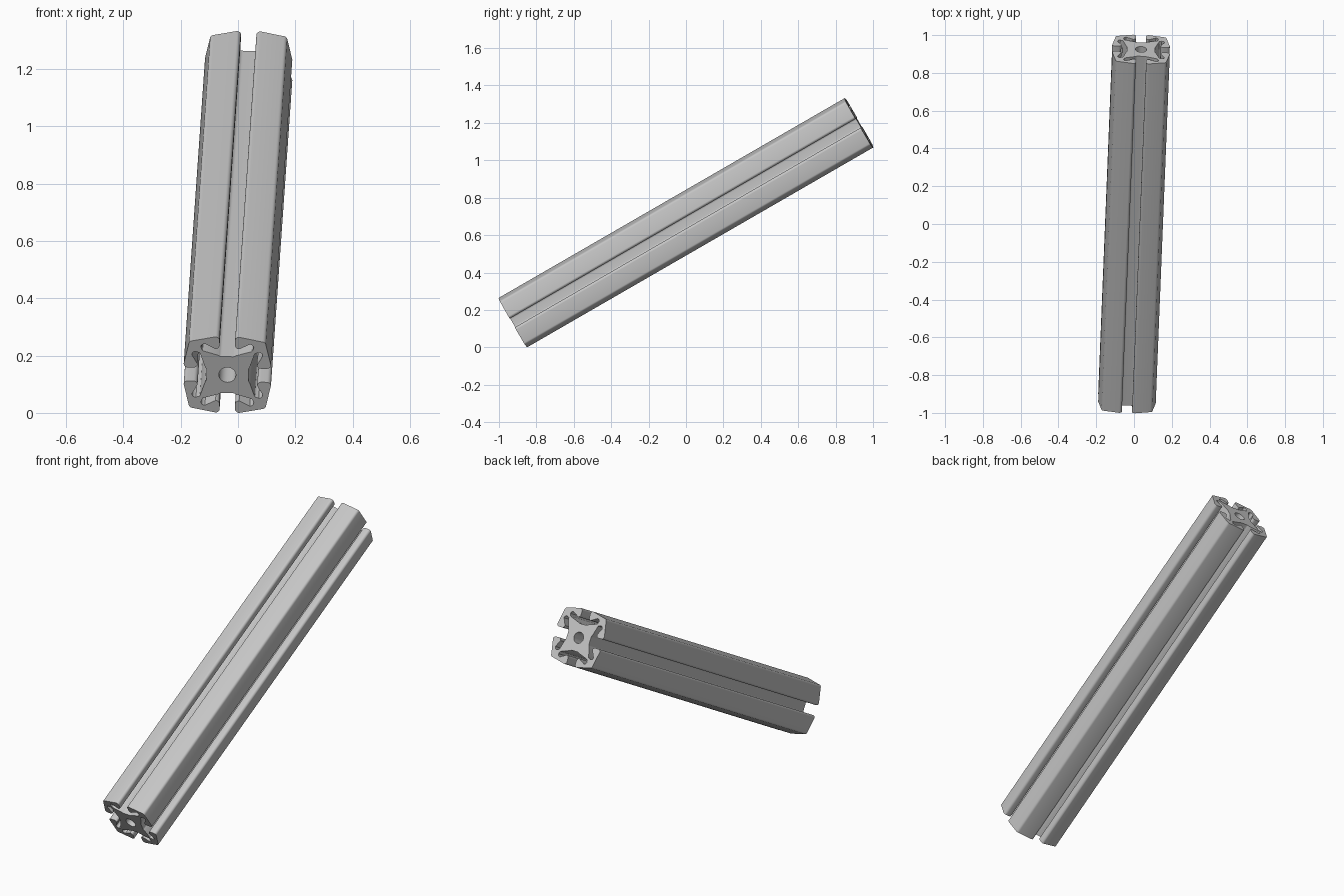
import bpy, bmesh, math
from mathutils import Vector, Matrix

cube = bpy.data.objects.get("Cube")
if cube:
    bpy.data.objects.remove(cube, do_unlink=True)

# Profile is drawn 20 units wide and 150 long, then scaled to size
SIZE, LENGTH, SCALE = 20, 150, 0.2849 / 20

metal = bpy.data.materials.new("brushed_grey_metal")
metal.use_nodes = True
grey = (0.56, 0.56, 0.56, 1)
metal.diffuse_color = grey
metal.node_tree.nodes["Principled BSDF"].inputs["Base Color"].default_value = grey


def fillet(before, corner, after, radius, steps=5):
    """Points of a rounded corner."""
    a, b = (before - corner).normalized(), (after - corner).normalized()
    half = a.angle(b) / 2
    centre = corner + (a + b).normalized() * radius / math.sin(half)
    reach = radius / math.tan(half)
    start, end = corner + a * reach - centre, corner + b * reach - centre
    return [centre + start.slerp(end, i / steps) for i in range(steps + 1)]


# Half of one slotted side: x, z, corner radius
h = SIZE / 2
half_side = [(-2.6, h, 0.3), (-2.6, 8, 0.3), (-5.8, 8, 0.3),
             (-5.8, 7.2, 0.5), (-2.35, 3.75, 2.4)]
side = [(-h, h, 1.5)] + half_side + [(-x, z, r) for x, z, r in reversed(half_side)]

# Four sides make the closed outline
corners = []
for k in range(4):
    turn = Matrix.Rotation(k * math.pi / 2, 3, 'Y')
    corners += [(turn @ Vector((x, 0, z)), r) for x, z, r in side]
outline = []
for i, (p, r) in enumerate(corners):
    outline += fillet(corners[i - 1][0], p, corners[(i + 1) % len(corners)][0], r)

# Round bore through the hub
bore = [Vector((2.1 * math.cos(t), 0, 2.1 * math.sin(t)))
        for t in (i * math.tau / 32 for i in range(32))]

# Fill the section and extrude it along the bar
bm = bmesh.new()
edges = []
for loop in (outline, bore):
    verts = [bm.verts.new(p) for p in loop]
    edges += [bm.edges.new((verts[i - 1], verts[i])) for i in range(len(verts))]
bmesh.ops.triangle_fill(bm, use_beauty=True, use_dissolve=False, edges=edges)
result = bmesh.ops.extrude_face_region(bm, geom=bm.faces[:], use_keep_orig=True)
far_end = [g for g in result["geom"] if isinstance(g, bmesh.types.BMVert)]
bmesh.ops.translate(bm, verts=far_end, vec=(0, LENGTH, 0))
bmesh.ops.recalc_face_normals(bm, faces=bm.faces[:])

# Tilt the bar, centre it and rest it on the ground
pose = (Matrix.Rotation(math.radians(30), 4, 'X')
        @ Matrix.Rotation(math.radians(-2), 4, 'Z')
        @ Matrix.Scale(SCALE, 4)
        @ Matrix.Translation((0, -LENGTH / 2, 0)))
bm.transform(pose)
low = min(v.co.z for v in bm.verts)
bmesh.ops.translate(bm, verts=bm.verts[:], vec=(0, 0, -low))

mesh = bpy.data.meshes.new("slotted_bar")
bm.to_mesh(mesh)
bm.free()
mesh.materials.append(metal)
bar = bpy.data.objects.new("slotted_bar", mesh)
bpy.context.collection.objects.link(bar)

bpy.ops.object.select_all(action='DESELECT')
bar.select_set(True)
bpy.context.view_layer.objects.active = bar
bpy.ops.object.shade_smooth_by_angle(angle=math.radians(30))
